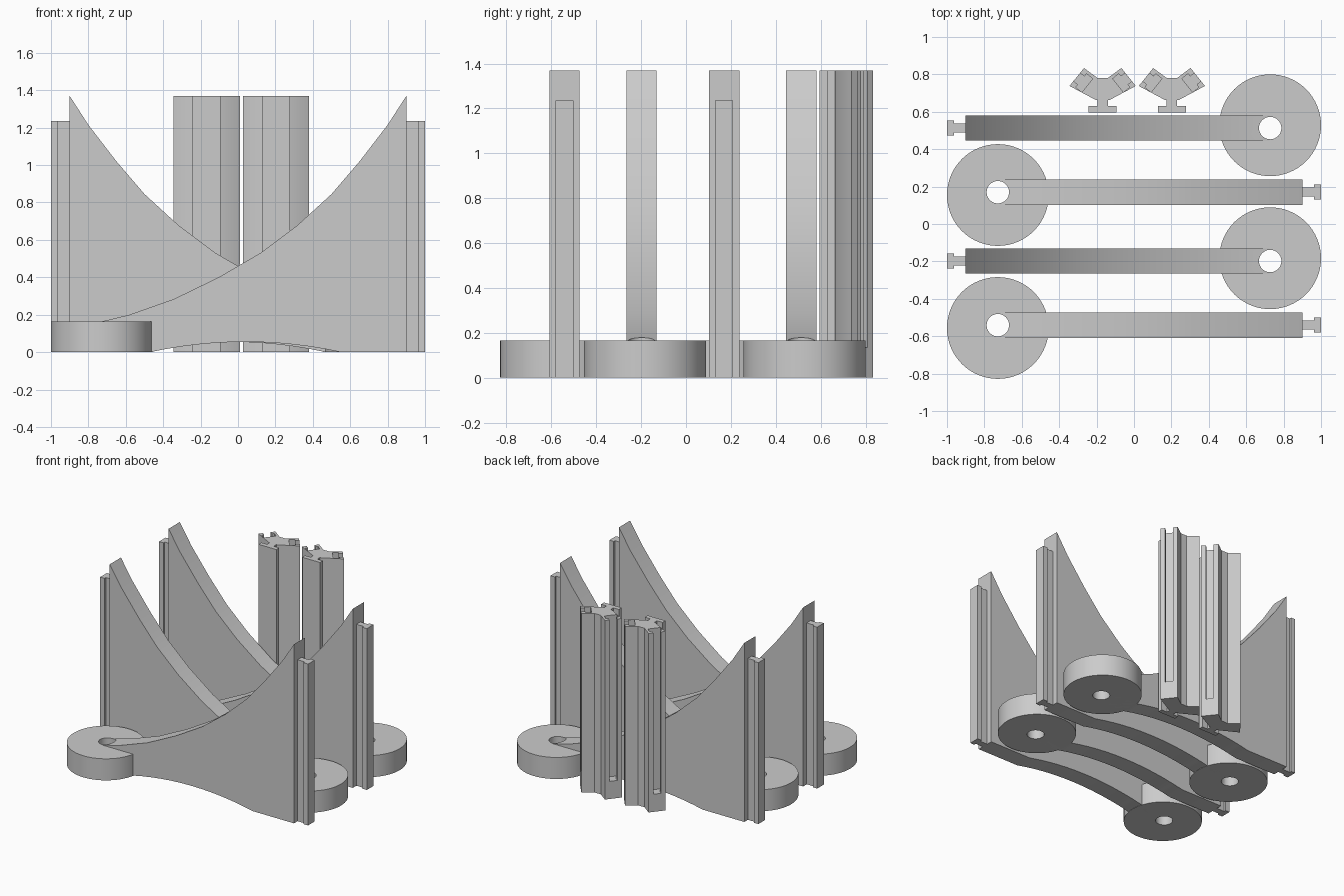
import bpy, bmesh, math
from mathutils import Matrix, Vector

cube = bpy.data.objects.get("Cube")
if cube:
    bpy.data.objects.remove(cube)

GREY = (0.6, 0.6, 0.6, 1)
mat = bpy.data.materials.new("plain grey")
mat.use_nodes = True
mat.diffuse_color = GREY
mat.node_tree.nodes["Principled BSDF"].inputs["Base Color"].default_value = GREY
parts = []


def prism(name, points, z0, z1, matrix=Matrix()):
    """Extrude a flat outline from z0 to z1, then place it."""
    bm = bmesh.new()
    face = bm.faces.new([bm.verts.new((x, y, z0)) for x, y in points])
    new = bmesh.ops.extrude_face_region(bm, geom=[face])["geom"]
    top = [v for v in new if isinstance(v, bmesh.types.BMVert)]
    bmesh.ops.translate(bm, verts=top, vec=(0, 0, z1 - z0))
    bmesh.ops.transform(bm, matrix=matrix, verts=bm.verts)
    bmesh.ops.recalc_face_normals(bm, faces=bm.faces)
    mesh = bpy.data.meshes.new(name)
    bm.to_mesh(mesh)
    bm.free()
    mesh.materials.append(mat)
    obj = bpy.data.objects.new(name, mesh)
    bpy.context.collection.objects.link(obj)
    return obj


def circle(cx, cy, r, n):
    return [(cx + r * math.cos(2 * math.pi * i / n),
             cy + r * math.sin(2 * math.pi * i / n)) for i in range(n)]


def cut(obj, cutters):
    """Subtract the cutters, keep the result and remove them."""
    for c in cutters:
        c.hide_render = True
        mod = obj.modifiers.new("cut", 'BOOLEAN')
        mod.operation, mod.solver, mod.object = 'DIFFERENCE', 'EXACT', c
    graph = bpy.context.evaluated_depsgraph_get()
    mesh = bpy.data.meshes.new_from_object(obj.evaluated_get(graph))
    obj.modifiers.clear()
    obj.data = mesh
    for c in cutters:
        bpy.data.objects.remove(c)
    return obj


# Side outline of an arm: sweeping top edge, arched underside
sweep = [(-0.728, 0.164), (-0.58, 0.2), (-0.34, 0.285), (-0.1, 0.402),
         (0.12, 0.53), (0.32, 0.68), (0.5, 0.845), (0.65, 1.02),
         (0.8, 1.215), (0.9, 1.37)]
arch = [(0.04 + 0.51 * t, 0.055 * (1 - t * t))
        for t in [1 - i / 6 for i in range(13)]]
arm_outline = sweep + [(0.9, 0)] + arch + [(-0.728, 0)]

# T-shaped plan of the rail on the arm's end
rail_half = [(0.9, 0.024), (0.963, 0.024), (0.963, 0.04), (1, 0.04)]
rail_outline = rail_half + [(x, -y) for x, y in reversed(rail_half)]

upright = Matrix.Rotation(math.pi / 2, 4, 'X')
arms = [("front", -0.541, 0), ("second", -0.198, math.pi),
        ("third", 0.17, 0), ("rear", 0.513, math.pi)]
for label, y, turn in arms:
    place = Matrix.Translation((0, y, 0)) @ Matrix.Rotation(turn, 4, 'Z')
    hub = prism(label + "_hub", circle(-0.728, -0.015, 0.272, 64), 0, 0.165, place)
    panel = prism(label + "_arm", arm_outline, -0.0675, 0.0675, place @ upright)
    for part in (hub, panel):
        hole = prism("hole_cutter", circle(-0.728, 0, 0.06, 32), -0.1, 0.5, place)
        parts.append(cut(part, [hole]))
    parts.append(prism(label + "_rail", rail_outline, 0, 1.235, place))

# Connector posts: T-shaped foot and two splayed, slotted branches
post_half = [(0.075, 0.595), (0.075, 0.63), (0.028, 0.63), (0.028, 0.663),
             (0.037, 0.663), (0.177, 0.738), (0.1, 0.834), (0.027, 0.78)]
post_outline = post_half + [(-x, y) for x, y in reversed(post_half)]
slot_half = [(0.02, 0.028), (-0.03, 0.028), (-0.03, 0.046), (-0.072, 0.046)]
slot_outline = slot_half + [(x, -y) for x, y in reversed(slot_half)]
tip_a, tip_b = Vector(post_half[5]), Vector(post_half[6])
mouth = (tip_a + tip_b) / 2
lean = math.atan2(tip_a.x - tip_b.x, tip_b.y - tip_a.y)
lean = math.atan2(tip_b.x - tip_a.x, tip_a.y - tip_b.y) + math.pi if lean < 0 else math.pi / 2 - math.atan2(
    tip_b.y - tip_a.y, tip_a.x - tip_b.x)

for label, x in (("right", -0.1675), ("left", 0.2025)):
    post = prism(label + "_connector", post_outline, 0, 1.37, Matrix.Translation((x, 0, 0)))
    slots = []
    for side, angle in ((1, lean), (-1, math.pi - lean)):
        place = Matrix.Translation((x + side * mouth.x, mouth.y, 0)) @ Matrix.Rotation(angle, 4, 'Z')
        slots.append(prism("slot_cutter", slot_outline, 0.135, 1.5, place))
    parts.append(cut(post, slots))

# Smooth the curved faces, keep corners sharp
bpy.ops.object.select_all(action='DESELECT')
for obj in parts:
    obj.select_set(True)
bpy.context.view_layer.objects.active = parts[0]
bpy.ops.object.shade_smooth_by_angle(angle=math.radians(30))
